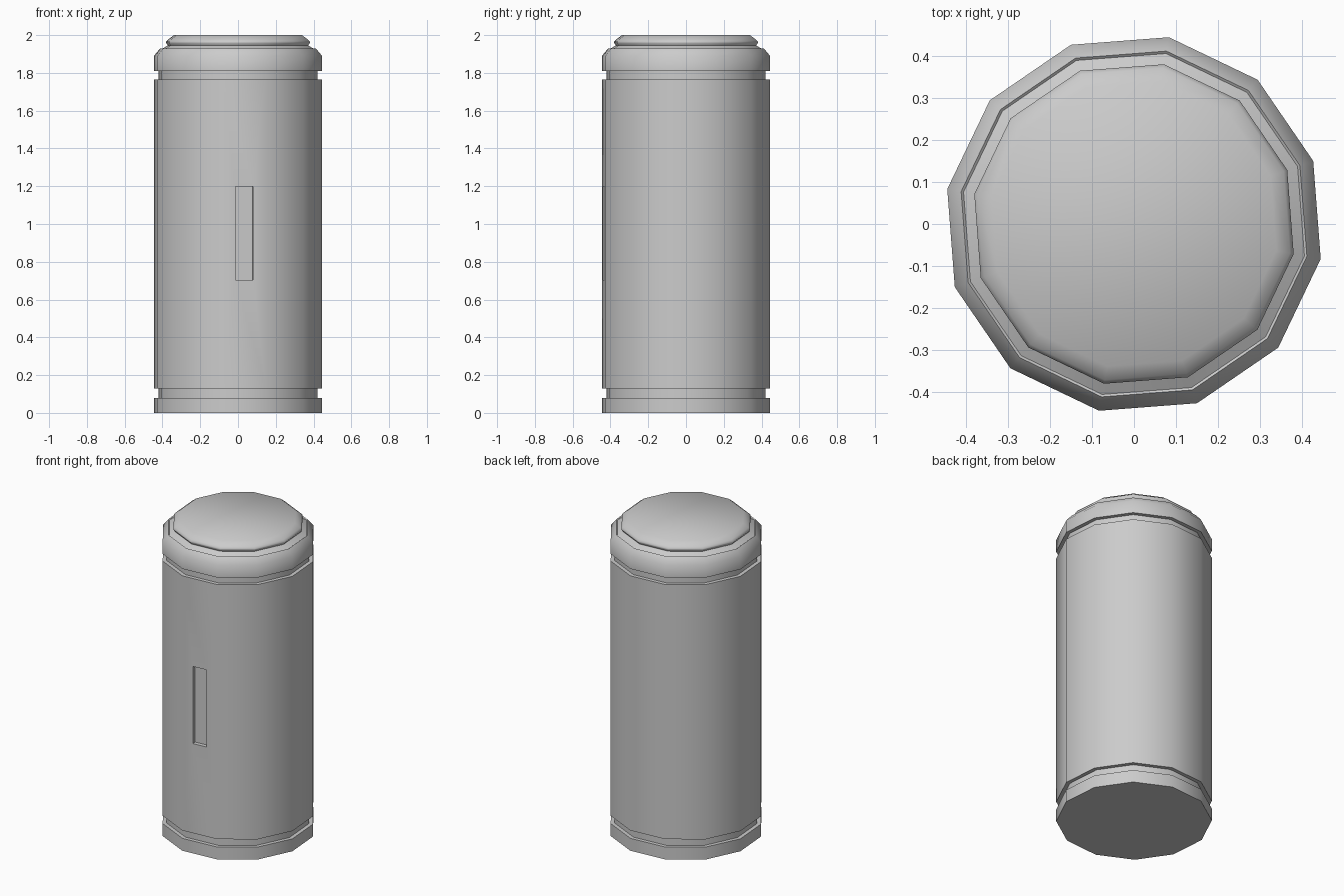
import bpy
import bmesh
from math import sin, cos, pi, radians
from mathutils import Vector

if "Cube" in bpy.data.objects:
    bpy.data.objects.remove(bpy.data.objects["Cube"], do_unlink=True)

SIDES = 12
TURN = radians(-10.6)          # rotation of the first corner
RADIUS = 0.4525
GROOVE = 0.428

grey = bpy.data.materials.new("plain grey")
grey.use_nodes = True
grey.diffuse_color = (0.6, 0.6, 0.6, 1)
grey.node_tree.nodes["Principled BSDF"].inputs["Base Color"].default_value = (0.6, 0.6, 0.6, 1)


def lathe(name, profile):
    """Sweep a (radius, height) profile around z into a closed solid."""
    bm = bmesh.new()
    rings = []
    for r, z in profile:
        angles = [TURN + 2 * pi * i / SIDES for i in range(SIDES)]
        rings.append([bm.verts.new((r * cos(a), r * sin(a), z)) for a in angles])
    for low, high in zip(rings, rings[1:]):
        for i in range(SIDES):
            j = (i + 1) % SIDES
            bm.faces.new((low[i], low[j], high[j], high[i]))
    bm.faces.new(rings[0][::-1])
    bm.faces.new(rings[-1])
    mesh = bpy.data.meshes.new(name)
    bm.to_mesh(mesh)
    bm.free()
    obj = bpy.data.objects.new(name, mesh)
    bpy.context.collection.objects.link(obj)
    mesh.materials.append(grey)
    return obj


# Canister: base ring, groove, body, groove, bevelled collar, domed lid
canister = lathe("canister", [
    (RADIUS, 0), (RADIUS, 0.08),
    (GROOVE, 0.08), (GROOVE, 0.13),
    (RADIUS, 0.13), (RADIUS, 1.765),
    (GROOVE, 1.765), (GROOVE, 1.81),
    (RADIUS, 1.81), (RADIUS, 1.89),
    (0.419, 1.93), (0.413, 1.925),
    (0.378, 1.945), (0.387, 1.958),
    (0.387, 1.965), (0.378, 1.975), (0.345, 2.0),
])

# Slot recessed into the front facet
facet = TURN - radians(75)
out = Vector((cos(facet), sin(facet), 0))
apothem = RADIUS * cos(pi / SIDES)
depth = 0.025
bpy.ops.mesh.primitive_cube_add(size=1, location=out * apothem + Vector((0, 0, 0.952)),
                                rotation=(0, 0, facet))
cutter = bpy.context.object
cutter.name = "slot_cutter"
cutter.scale = (2 * depth, 0.093, 0.495)
cutter.hide_render = True

cut = canister.modifiers.new("slot", 'BOOLEAN')
cut.operation = 'DIFFERENCE'
cut.solver = 'EXACT'
cut.object = cutter
bpy.ops.object.select_all(action='DESELECT')
canister.select_set(True)
bpy.context.view_layer.objects.active = canister
bpy.ops.object.modifier_apply(modifier=cut.name)
bpy.data.objects.remove(cutter, do_unlink=True)

# Soft facets, crisp groove and slot edges
bpy.ops.object.shade_smooth_by_angle(angle=radians(50))
